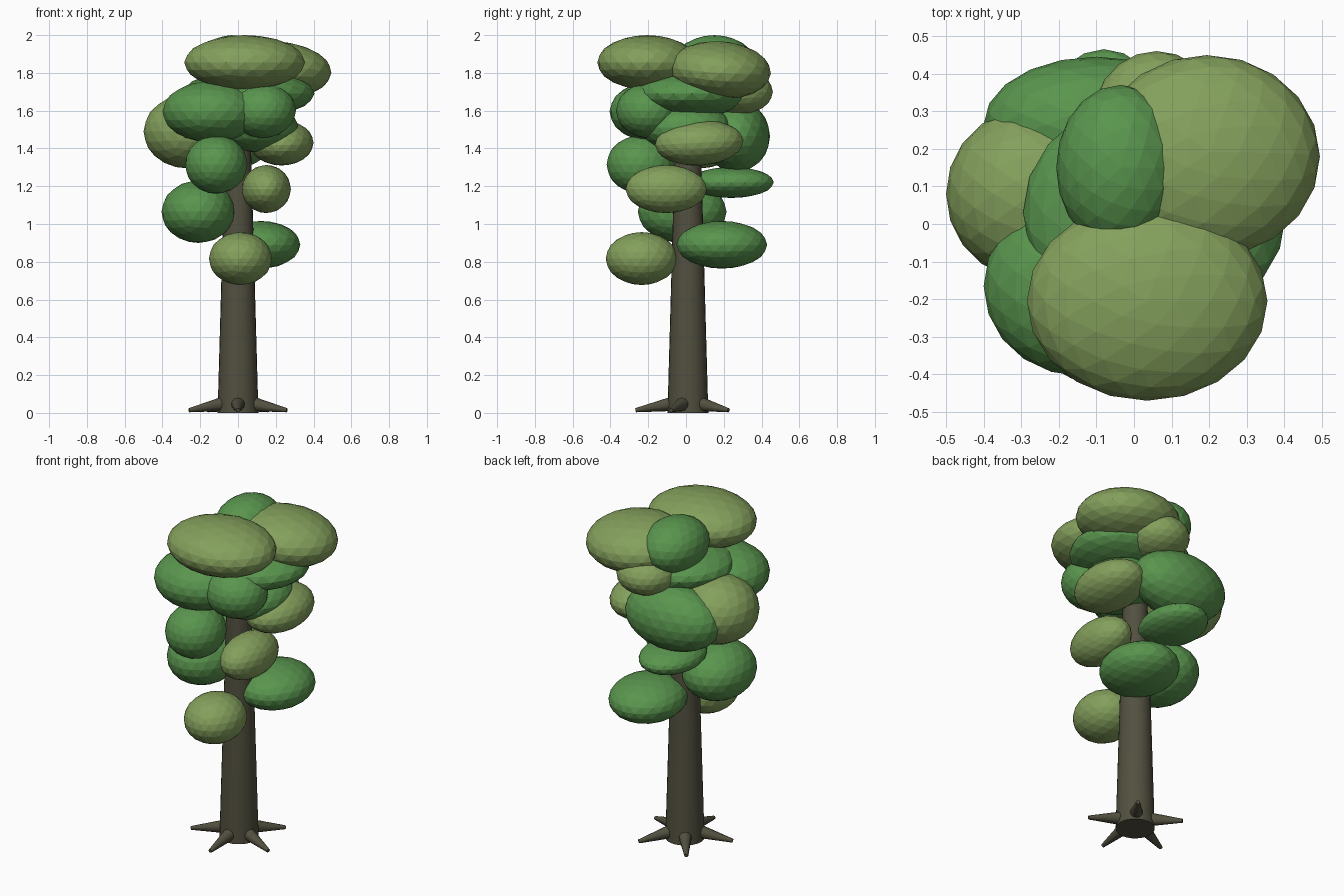
import bpy, math
from mathutils import Vector

if "Cube" in bpy.data.objects:
    bpy.data.objects.remove(bpy.data.objects["Cube"])


def material(name, color):
    m = bpy.data.materials.new(name)
    m.diffuse_color = (*color, 1)
    m.use_nodes = True
    m.node_tree.nodes["Principled BSDF"].inputs["Base Color"].default_value = m.diffuse_color
    return m


GREEN = material("leaf_green", (0.10, 0.30, 0.076))
OLIVE = material("leaf_olive", (0.23, 0.35, 0.107))
BARK = material("bark", (0.085, 0.08, 0.05))


def cone(name, start, end, r1, r2, sides):
    """Tapered limb between two points."""
    a, b = Vector(start), Vector(end)
    d = b - a
    bpy.ops.mesh.primitive_cone_add(vertices=sides, radius1=r1, radius2=r2, depth=d.length,
                                    location=(a + b) / 2,
                                    rotation=d.to_track_quat('Z', 'Y').to_euler())
    o = bpy.context.object
    o.name = name
    o.data.materials.append(BARK)
    bpy.ops.object.shade_smooth_by_angle(angle=math.radians(40))


def leaf_clump(name, mat, center, radii, tilt=(0, 0)):
    """Faceted ellipsoid of foliage, tilt in degrees about x and y."""
    bpy.ops.mesh.primitive_ico_sphere_add(subdivisions=3, radius=1, location=center)
    o = bpy.context.object
    o.name = name
    o.scale = radii
    o.rotation_euler = (math.radians(tilt[0]), math.radians(tilt[1]), 0)
    o.data.materials.append(mat)


# Trunk
cone("trunk", (0, 0.01, 0), (0, 0.01, 1.65), 0.108, 0.062, 24)

# Five roots spreading from the base, one pointing to the front
for i in range(5):
    t = math.radians(-90 + 72 * i)
    c, s = math.cos(t), math.sin(t)
    cone(f"root_{i + 1}", (0.07 * c, 0.01 + 0.07 * s, 0.05),
         (0.272 * c, 0.005 + 0.272 * s, 0.014), 0.04, 0.011, 10)

# Crown top
leaf_clump("leaves_top_front", OLIVE, (0.035, -0.205, 1.855), (0.32, 0.265, 0.145))
leaf_clump("leaves_top_right", OLIVE, (0.195, 0.18, 1.815), (0.30, 0.27, 0.152), (-4, 3))
leaf_clump("leaves_top_center", GREEN, (-0.035, 0.15, 1.845), (0.172, 0.22, 0.155))
leaf_clump("leaves_top_back", OLIVE, (0.06, 0.28, 1.70), (0.17, 0.18, 0.12))

# Crown middle
leaf_clump("leaves_core_upper", GREEN, (0.055, 0.03, 1.69), (0.35, 0.31, 0.125))
leaf_clump("leaves_core_lower", GREEN, (0.10, 0.0, 1.51), (0.22, 0.24, 0.13))
leaf_clump("leaves_mid_front_left", GREEN, (-0.14, -0.165, 1.595), (0.26, 0.24, 0.163))
leaf_clump("leaves_mid_front_right", GREEN, (0.13, -0.20, 1.60), (0.177, 0.17, 0.145))
leaf_clump("leaves_mid_back", GREEN, (-0.10, 0.265, 1.465), (0.30, 0.18, 0.19))
leaf_clump("leaves_mid_left", OLIVE, (-0.27, 0.08, 1.49), (0.23, 0.23, 0.195))
leaf_clump("leaves_mid_right", OLIVE, (0.23, 0.07, 1.43), (0.17, 0.235, 0.12), (3, 0))

# Lower clumps around the trunk
leaf_clump("leaves_low_front_left", GREEN, (-0.115, -0.24, 1.315), (0.165, 0.18, 0.155))
leaf_clump("leaves_low_back", GREEN, (-0.08, 0.24, 1.22), (0.17, 0.225, 0.082))
leaf_clump("leaves_low_front_right", OLIVE, (0.15, -0.105, 1.185), (0.13, 0.215, 0.127))
leaf_clump("leaves_low_left", GREEN, (-0.21, -0.02, 1.065), (0.195, 0.235, 0.165))
leaf_clump("leaves_low_right", GREEN, (0.12, 0.19, 0.89), (0.21, 0.24, 0.126))
leaf_clump("leaves_lowest_front", OLIVE, (0.013, -0.235, 0.817), (0.167, 0.19, 0.14))
